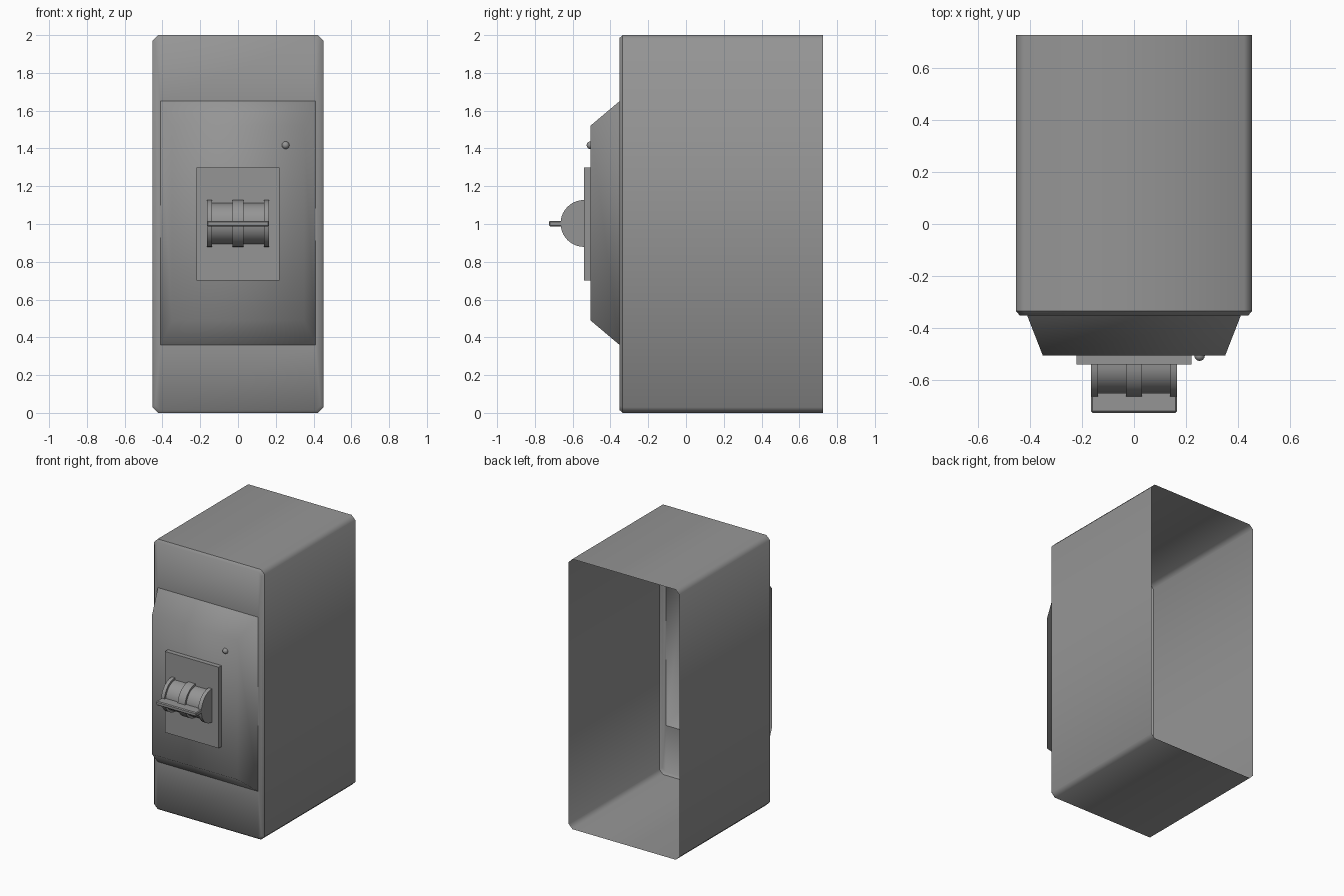
import bpy, bmesh, math

cube = bpy.data.objects.get("Cube")
if cube:
    bpy.data.objects.remove(cube)

grey = bpy.data.materials.new("plain grey")
grey.use_nodes = True
COLOUR = (0.3, 0.3, 0.3, 1)
grey.diffuse_color = COLOUR
grey.node_tree.nodes["Principled BSDF"].inputs["Base Color"].default_value = COLOUR


def finish(name, bm, smooth=False):
    """Turn a bmesh into a named object."""
    bmesh.ops.remove_doubles(bm, verts=bm.verts, dist=1e-5)
    mesh = bpy.data.meshes.new(name)
    for f in bm.faces:
        f.smooth = smooth
    bm.to_mesh(mesh)
    bm.free()
    mesh.materials.append(grey)
    obj = bpy.data.objects.new(name, mesh)
    bpy.context.collection.objects.link(obj)
    return obj


def corners(w, z0, z1):
    return [(w, z0), (w, z1), (-w, z1), (-w, z0)]


def loop(bm, points, y):
    return [bm.verts.new((x, y, z)) for x, z in points]


def chamfered(w, z0, z1, c):
    """Rectangle outline with two points at each cut corner."""
    return [(w - c, z0), (w, z0 + c), (w, z1 - c), (w - c, z1),
            (c - w, z1), (-w, z1 - c), (-w, z0 + c), (c - w, z0)]


def bridge(bm, a, b):
    n = len(a)
    for i in range(n):
        bm.faces.new((a[i], a[(i + 1) % n], b[(i + 1) % n], b[i]))


def sharpen(bm, ring):
    for i, v in enumerate(ring):
        edge = bm.edges.get((v, ring[i - 1]))
        if edge:
            edge.smooth = False


def box(name, x, y0, y1, z0, z1, bevel=0):
    bm = bmesh.new()
    a, b = (loop(bm, corners(x, z0, z1), y) for y in (y1, y0))
    bridge(bm, a, b)
    bm.faces.new(b)
    bm.faces.new(a[::-1])
    if bevel:
        bmesh.ops.bevel(bm, geom=list(bm.edges), offset=bevel, segments=1, affect='EDGES')
    return finish(name, bm)


# Housing: thin shell, open at the back, with a window in the front
BASE = corners(0.41, 0.36, 1.65)
bm = bmesh.new()
back = loop(bm, chamfered(0.453, 0, 2, 0.03), 0.725)
side = loop(bm, chamfered(0.453, 0, 2, 0.03), -0.335)
front = loop(bm, chamfered(0.438, 0.015, 1.985, 0.025), -0.352)
window = loop(bm, BASE, -0.352)
bridge(bm, back, side)
bridge(bm, side, front)
for i in range(4):
    j = (i + 1) % 4
    bm.faces.new((front[2 * i], front[2 * i + 1], window[i]))
    bm.faces.new((front[2 * i + 1], front[2 * j], window[j], window[i]))
sharpen(bm, side)
finish("housing", bm, smooth=True)

# Raised hollow panel with sloping sides
bm = bmesh.new()
base = loop(bm, BASE, -0.352)
face = loop(bm, corners(0.35, 0.49, 1.52), -0.506)
bridge(bm, base, face)
bm.faces.new(face)
finish("raised_panel", bm, smooth=True)

# Plate behind the switch
box("switch_plate", 0.22, -0.54, -0.506, 0.7, 1.3)


def half_drum(name, x0, x1, r, steps=20):
    """Half cylinder lying along x, bulging to the front."""
    bm = bmesh.new()
    arc = [math.pi * i / steps for i in range(steps + 1)]
    ends = [[bm.verts.new((x, -0.54 - r * math.sin(a), 1.003 + r * math.cos(a)))
             for a in arc] for x in (x0, x1)]
    bridge(bm, *ends)
    bm.faces.new(ends[0][::-1])
    bm.faces.new(ends[1])
    bmesh.ops.recalc_face_normals(bm, faces=bm.faces)
    obj = finish(name, bm, smooth=True)
    obj.data.set_sharp_from_angle(angle=math.radians(30))


# Rocker drum with raised rims
half_drum("rocker_drum", -0.16, 0.16, 0.108)
half_drum("rocker_rim_right", -0.165, -0.138, 0.124)
half_drum("rocker_rim_middle", -0.03, 0.03, 0.124)
half_drum("rocker_rim_left", 0.138, 0.165, 0.124)

# Finger bar across the rocker
box("finger_bar", 0.165, -0.725, -0.645, 0.987, 1.017, bevel=0.006)

# Small indicator bead
bm = bmesh.new()
bmesh.ops.create_uvsphere(bm, u_segments=16, v_segments=10, radius=0.02)
bmesh.ops.translate(bm, verts=bm.verts, vec=(0.252, -0.506, 1.417))
finish("indicator_bead", bm, smooth=True)
